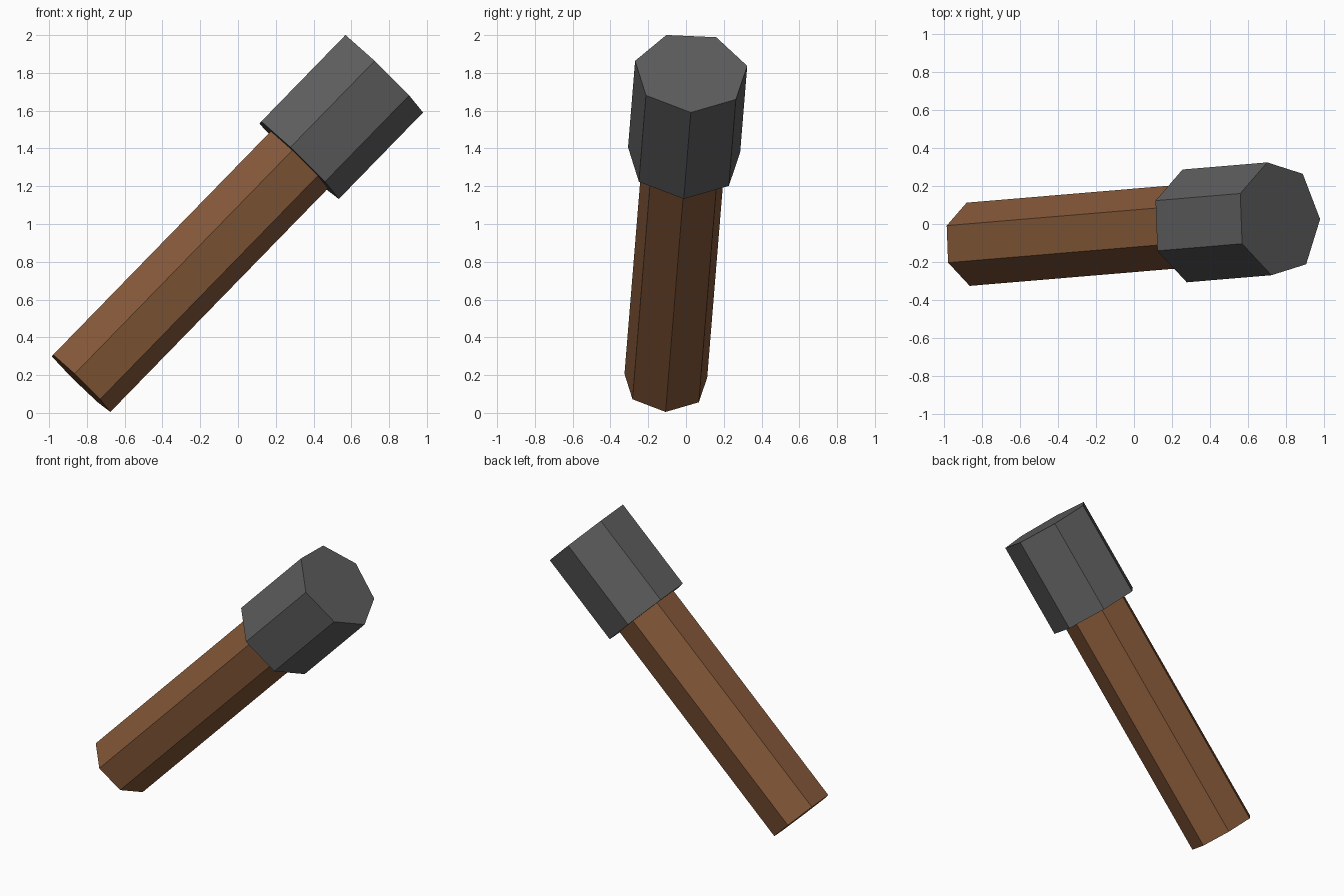
import bpy
from mathutils import Vector, Matrix

cube = bpy.data.objects.get("Cube")
if cube:
    bpy.data.objects.remove(cube, do_unlink=True)


def material(name, rgb):
    mat = bpy.data.materials.new(name)
    mat.use_nodes = True
    mat.diffuse_color = (*rgb, 1)
    mat.node_tree.nodes["Principled BSDF"].inputs["Base Color"].default_value = (*rgb, 1)
    return mat


wood = material("brown wood", (0.235, 0.098, 0.040))
iron = material("dark grey", (0.112, 0.112, 0.112))

# Shared tilted axis, running from the handle end to the head end
START = Vector((-0.837, -0.107, 0.162))
END = Vector((0.761, 0.027, 1.803))
LENGTH = (END - START).length
axis_z = (END - START).normalized()
# One corner of each seven-sided section points down and outward
axis_y = Vector((0.716, -0.005, -0.698))
axis_y = (axis_y - axis_z * axis_y.dot(axis_z)).normalized()
axis_x = axis_y.cross(axis_z)
TILT = Matrix((axis_x, axis_y, axis_z)).transposed().to_4x4()


def prism(name, radius, low, high, mat):
    """Seven-sided prism between two distances along the axis."""
    bpy.ops.mesh.primitive_cylinder_add(vertices=7, radius=radius, depth=high - low)
    obj = bpy.context.object
    obj.name = name
    # The first corner of the primitive lies on local +y
    obj.matrix_world = Matrix.Translation(START + axis_z * (low + high) / 2) @ TILT
    obj.data.materials.append(mat)
    return obj


HEAD_BASE = LENGTH - 0.64
prism("handle", 0.225, 0, HEAD_BASE + 0.05, wood)
prism("head", 0.305, HEAD_BASE, LENGTH, iron)
